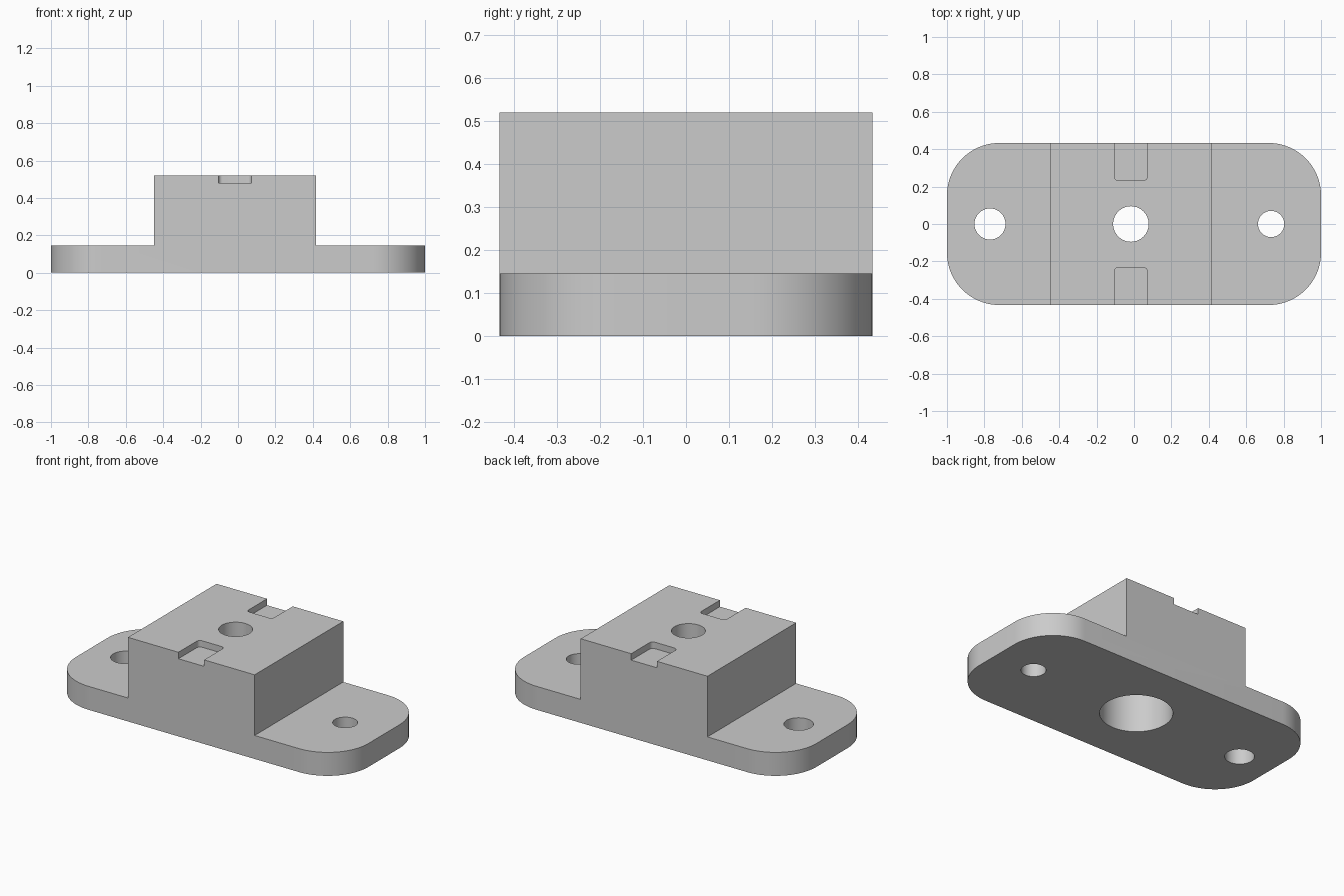
import bpy
import bmesh
import math

cube = bpy.data.objects.get("Cube")
if cube:
    bpy.data.objects.remove(cube, do_unlink=True)

HALF_DEPTH, BASE, TOP = 0.433, 0.145, 0.52
LEFT, RIGHT = -0.45, 0.417
MID = (LEFT + RIGHT) / 2

grey = bpy.data.materials.new("plain grey")
grey.use_nodes = True
colour = (0.6, 0.6, 0.6, 1)
grey.diffuse_color = colour
grey.node_tree.nodes["Principled BSDF"].inputs["Base Color"].default_value = colour


def make_object(name, bm):
    bmesh.ops.recalc_face_normals(bm, faces=bm.faces)
    mesh = bpy.data.meshes.new(name)
    bm.to_mesh(mesh)
    bm.free()
    mesh.materials.append(grey)
    obj = bpy.data.objects.new(name, mesh)
    bpy.context.collection.objects.link(obj)
    return obj


def round_upright_edges(bm, test, radius, segments):
    """Round the vertical edges whose midpoint passes the test."""
    edges = [e for e in bm.edges
             if abs(e.verts[0].co.z - e.verts[1].co.z) > 0.01
             and test((e.verts[0].co + e.verts[1].co) / 2)]
    bmesh.ops.bevel(bm, geom=edges, offset=radius, segments=segments,
                    profile=0.5, affect='EDGES')


def cylinder_cutter(name, x, radius, bottom, top):
    bm = bmesh.new()
    bmesh.ops.create_cone(bm, cap_ends=True, segments=64, radius1=radius,
                          radius2=radius, depth=top - bottom)
    bmesh.ops.translate(bm, verts=bm.verts, vec=(x, 0, (top + bottom) / 2))
    return make_object(name, bm)


def slot_cutter(name, side):
    """Open-ended slot with rounded inner corners."""
    inner, outer = 0.232, 0.6
    bm = bmesh.new()
    bmesh.ops.create_cube(bm, size=1)
    bmesh.ops.scale(bm, verts=bm.verts, vec=(0.176, outer - inner, 0.2))
    bmesh.ops.translate(bm, verts=bm.verts,
                        vec=(MID, side * (inner + outer) / 2, TOP + 0.06))
    round_upright_edges(bm, lambda p: abs(p.y) < 0.3, 0.022, 6)
    return make_object(name, bm)


# Stepped body: flange and raised block from one profile
profile = [(-1, 0), (1, 0), (1, BASE), (RIGHT, BASE), (RIGHT, TOP),
           (LEFT, TOP), (LEFT, BASE), (-1, BASE)]
bm = bmesh.new()
face = bm.faces.new([bm.verts.new((x, -HALF_DEPTH, z)) for x, z in profile])
extruded = bmesh.ops.extrude_face_region(bm, geom=[face])
bmesh.ops.translate(bm, vec=(0, 2 * HALF_DEPTH, 0),
                    verts=[v for v in extruded["geom"]
                           if isinstance(v, bmesh.types.BMVert)])
round_upright_edges(bm, lambda p: abs(p.x) > 0.99, 0.28, 20)
body = make_object("mounting_block", bm)

# Screw holes, stepped centre bore and key slots
cutters = [
    cylinder_cutter("left_screw_hole", 0.733, 0.07, -0.1, 0.3),
    cylinder_cutter("right_screw_hole", -0.77, 0.083, -0.1, 0.3),
    cylinder_cutter("centre_hole", MID, 0.095, 0.2, 0.7),
    cylinder_cutter("wide_lower_bore", MID, 0.205, -0.1, 0.38),
    slot_cutter("front_slot", -1),
    slot_cutter("back_slot", 1),
]
bpy.context.view_layer.objects.active = body
body.select_set(True)
for cutter in cutters:
    mod = body.modifiers.new(cutter.name, 'BOOLEAN')
    mod.operation = 'DIFFERENCE'
    mod.solver = 'EXACT'
    mod.object = cutter
    bpy.ops.object.modifier_apply(modifier=mod.name)
    bpy.data.objects.remove(cutter, do_unlink=True)

# Smooth round walls, sharp corners
bpy.ops.object.select_all(action='DESELECT')
body.select_set(True)
bpy.ops.object.shade_smooth_by_angle(angle=math.radians(30))
